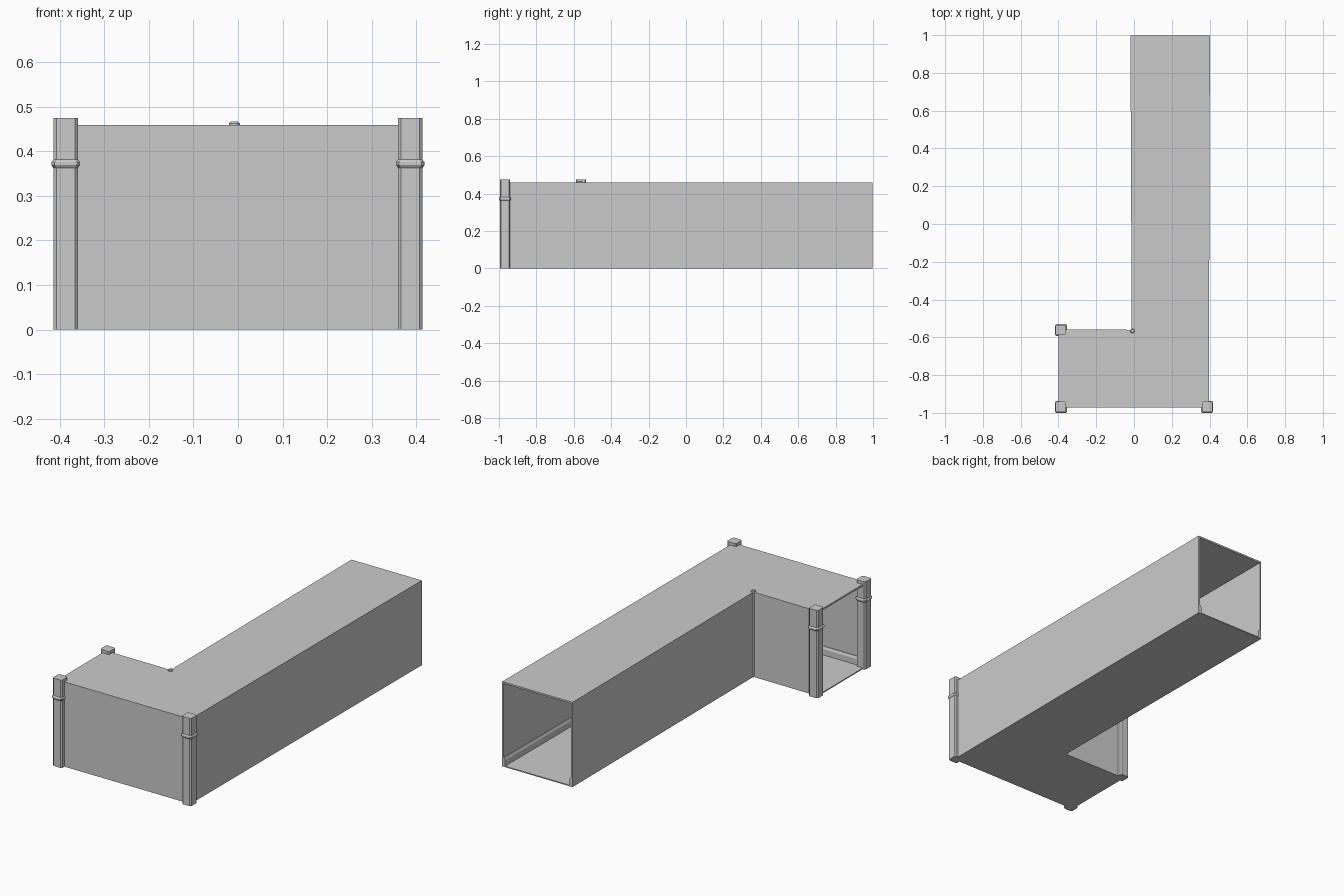
import bpy, bmesh, math
from mathutils import Vector

if "Cube" in bpy.data.objects:
    bpy.data.objects.remove(bpy.data.objects["Cube"])

A, B, C = (-0.40, -0.972), (0.396, -0.972), (0.402, 0.998)
D, E, F = (-0.012, -0.56), (-0.019, 0.998), (-0.40, -0.558)


def finish(name, bm):
    bmesh.ops.recalc_face_normals(bm, faces=bm.faces)
    me = bpy.data.meshes.new(name)
    bm.to_mesh(me)
    bm.free()
    ob = bpy.data.objects.new(name, me)
    bpy.context.collection.objects.link(ob)
    return ob


def loft(name, rings):
    """Skin a list of equal closed rings and cap both ends."""
    bm = bmesh.new()
    vs = [[bm.verts.new(p) for p in r] for r in rings]
    n = len(rings[0])
    for a, b in zip(vs, vs[1:]):
        for i in range(n):
            j = (i + 1) % n
            bm.faces.new((a[i], a[j], b[j], b[i]))
    bm.faces.new(vs[0])
    bm.faces.new(vs[-1])
    return finish(name, bm)


def sweep(name, path, profile):
    """Sweep an (inward offset, z) profile along a mitred floor path."""
    pts = [Vector(p) for p in path]
    dirs = [(b - a).normalized() for a, b in zip(pts, pts[1:])]
    norms = [Vector((-d.y, d.x)) for d in dirs]
    rings = []
    for i, p in enumerate(pts):
        n0, n1 = norms[max(i - 1, 0)], norms[min(i, len(norms) - 1)]
        m = (n0 + n1) / (1 + n0.dot(n1))
        rings.append([(p.x + m.x * o, p.y + m.y * o, z) for o, z in profile])
    return loft(name, rings)


def slab(name, outline, z0, z1):
    return loft(name, [[(x, y, z) for x, y in outline] for z in (z0, z1)])


def chamfered_column(name, cx, cy, levels, c=0.007):
    """Square column with cut corners; levels are (z, half width)."""
    rings = []
    for z, h in levels:
        k = h - c
        rings.append([(cx + x, cy + y, z) for x, y in
                      ((h, -k), (h, k), (k, h), (-k, h),
                       (-h, k), (-h, -k), (-k, -h), (k, -h))])
    return loft(name, rings)


# Floor and ceiling of the L-shaped corridor
outline = (A, B, C, E, D, F)
slab("floor", outline, 0.0, 0.006)
slab("ceiling", outline, 0.45, 0.459)

# Walls and skirting; both ends of the corridor stay open
wall = ((0, 0.004), (0.008, 0.004), (0.008, 0.455), (0, 0.455))
skirting = ((0.002, 0.004), (0.018, 0.004), (0.018, 0.038),
            (0.012, 0.05), (0.002, 0.05))
for side, path in (("outer", (A, B, C)), ("inner", (E, D, F))):
    sweep(side + "_wall", path, wall)
    sweep(side + "_skirting", path, skirting)

# Corner pillars with a moulded band
for label, x, y in (("front_left", -0.387, -0.968),
                    ("front_right", 0.387, -0.968),
                    ("back_left", -0.387, -0.561)):
    chamfered_column(label + "_pillar", x, y, ((0, 0.0275), (0.475, 0.0275)))
    chamfered_column(label + "_pillar_band", x, y,
                     ((0.362, 0.027), (0.366, 0.030), (0.369, 0.032),
                      (0.376, 0.032), (0.379, 0.030), (0.382, 0.027)))

# Slim round post on the inside corner
post = [[(-0.008 + r * math.cos(t * math.tau / 12),
          -0.566 + r * math.sin(t * math.tau / 12), z) for t in range(12)]
        for z, r in ((0, 0.012), (0.463, 0.012), (0.467, 0.008))]
loft("corner_post", post)
